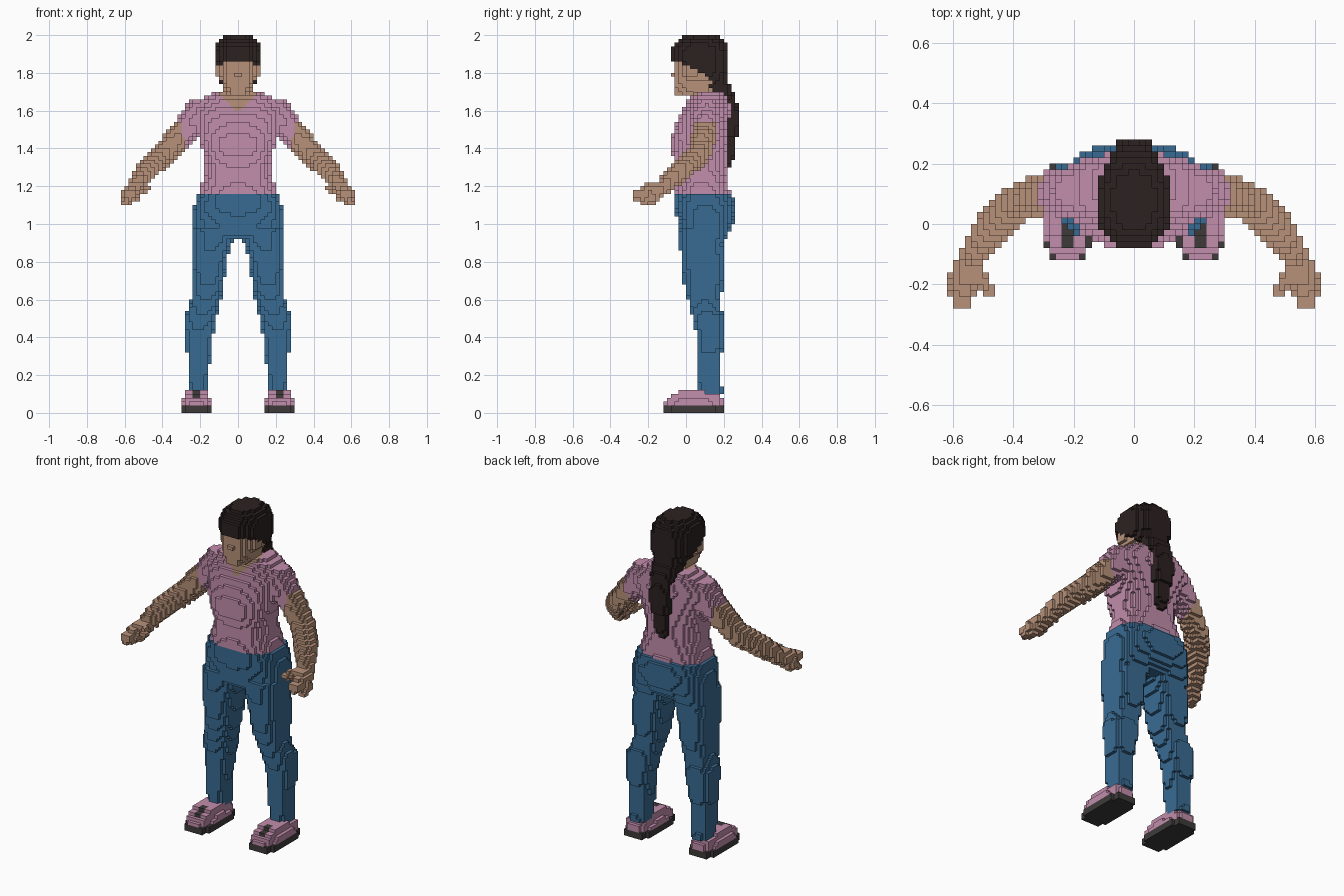
import bpy

if "Cube" in bpy.data.objects:
    bpy.data.objects.remove(bpy.data.objects["Cube"], do_unlink=True)

S = 0.02  # block size


def material(name, rgb):
    lin = [c / 12.92 if c <= 0.04045 else ((c + 0.055) / 1.055) ** 2.4 for c in (v / 255 for v in rgb)]
    m = bpy.data.materials.new(name)
    m.use_nodes = True
    m.diffuse_color = (*lin, 1)
    m.node_tree.nodes["Principled BSDF"].inputs["Base Color"].default_value = (*lin, 1)
    return m


HAIR = material("dark brown hair", (44, 33, 33))
SKIN = material("skin", (183, 145, 121))
PINK = material("pink cloth", (194, 141, 172))
BLUE = material("blue denim", (57, 107, 146))
GREY = material("dark grey rubber", (62, 58, 58))


# ---- shape tests -------------------------------------------------------
def lerp_rows(rows, t):
    """Interpolate rows (t, values...) sorted by rising t; None outside."""
    if t < rows[0][0] or t > rows[-1][0]:
        return None
    for a, b in zip(rows, rows[1:]):
        if t <= b[0]:
            f = (t - a[0]) / (b[0] - a[0])
            return [p + (q - p) * f for p, q in zip(a[1:], b[1:])]


def in_oval(x, y, x0, x1, y0, y1, n=2.5):
    u = abs(x - (x0 + x1) / 2) / max((x1 - x0) / 2, 1e-6)
    v = abs(y - (y0 + y1) / 2) / max((y1 - y0) / 2, 1e-6)
    return u < 1 and v < 1 and u ** n + v ** n < 1


def in_loft(rows, x, y, z, n=2.5):
    """Rows are (z, half width, front, back) or (z, x0, x1, front, back)."""
    r = lerp_rows(rows, z)
    if r is None:
        return False
    if len(r) == 3:
        r = [-r[0]] + r
    return in_oval(x, y, *r, n)


def in_chain(pts, x, y, z):
    """Tapered limb through points (x, y, z, radius)."""
    for a, b in zip(pts, pts[1:]):
        d = [b[i] - a[i] for i in range(3)]
        p = [x - a[0], y - a[1], z - a[2]]
        t = max(0, min(1, sum(i * j for i, j in zip(p, d)) / sum(i * i for i in d)))
        if sum((p[i] - t * d[i]) ** 2 for i in range(3)) < (a[3] + t * (b[3] - a[3])) ** 2:
            return True
    return False


# ---- profiles ----------------------------------------------------------
SKULL = [(1.66, .07, -.04, .22), (1.74, .10, -.05, .23), (1.80, .12, -.06, .23), (1.86, .125, -.085, .23),
         (1.92, .125, -.085, .23), (1.95, .115, -.07, .22), (1.97, .10, -.045, .20), (2.0, .065, 0, .16)]
HAIRLINE = [(-.10, 1.87), (-.05, 1.865), (0, 1.84), (.08, 1.80), (.16, 1.73), (.24, 1.66)]
FACE = [(1.68, .055, -.05, .14), (1.70, .07, -.065, .16), (1.75, .09, -.07, .19),
        (1.80, .105, -.07, .2), (1.90, .11, -.07, .2)]
NECK = [(1.58, .075, .02, .17), (1.72, .072, .02, .17)]
TAIL = [(1.30, .025, .19, .245), (1.36, .045, .19, .255), (1.45, .05, .19, .27), (1.50, .06, .19, .285),
        (1.58, .065, .19, .285), (1.65, .07, .17, .265), (1.74, .09, .1, .24)]
TORSO = [(1.16, .21, -.06, .235), (1.22, .19, -.05, .225), (1.30, .17, -.05, .215), (1.38, .185, -.08, .215),
         (1.44, .20, -.085, .22), (1.52, .23, -.055, .23), (1.60, .25, -.025, .235),
         (1.66, .21, .01, .23), (1.70, .12, .04, .215)]
HIPS = [(.93, .24, -.03, .21), (1.0, .245, -.035, .25), (1.08, .235, -.06, .265), (1.16, .215, -.06, .245)]
LEG = [(.10, .165, .26, .07, .20), (.16, .16, .265, .06, .185), (.32, .145, .265, .055, .185),
       (.34, .14, .285, .055, .20), (.42, .13, .285, .055, .205), (.51, .115, .285, .035, .20),
       (.56, .10, .255, .02, .185), (.64, .08, .245, .0, .19), (.72, .07, .245, -.02, .205),
       (.82, .055, .245, -.025, .205), (.90, .03, .245, -.035, .205), (.97, 0, .245, -.04, .23)]
ARM = [(.20, .11, 1.585, .085), (.30, .10, 1.475, .068), (.40, .065, 1.365, .062), (.49, -.035, 1.275, .058),
       (.545, -.13, 1.19, .042), (.565, -.19, 1.16, .05), (.57, -.265, 1.155, .028)]
THUMB = [(.535, -.16, 1.19, .03), (.475, -.22, 1.19, .02)]
FINGER = [(.58, -.18, 1.14, .035), (.60, -.215, 1.115, .02)]
SHOE_TOP = [(-.13, .06), (-.08, .085), (-.02, .12), (.06, .12), (.21, .085)]


def classify(x, y, z):
    """Part name and material of the block centred at x >= 0, or None."""
    if z > 1.28 and x < .14:
        if in_loft(TAIL, x, y, z):
            return "ponytail", HAIR
        if in_loft(SKULL, x, y, z, 2.3) and z > lerp_rows(HAIRLINE, y)[0]:
            return "hair", HAIR
        if in_loft(FACE, x, y, z):
            return "head", SKIN
        if .10 < x < .12 and .0 < y < .06 and 1.78 < z < 1.86:
            return "ear", SKIN
        if x < .02 and -.08 < y < 0 and 1.77 < z < 1.80:
            return "nose", SKIN
    # neck and open neckline, then shirt
    torso = in_loft(TORSO, x, y, z)
    neckline = z > 1.59 and y < .12 and x < (z - 1.585) * .9
    if in_loft(NECK, x, y, z) and (not torso or neckline) or torso and neckline:
        return "neck", SKIN
    if torso:
        return "shirt", PINK
    if z > 1.05 and x > .1:
        if in_chain(ARM, x, y, z):
            return ("sleeve", PINK) if x - .3 * z < -.15 else ("arm", SKIN)
        if in_chain(THUMB, x, y, z) or in_chain(FINGER, x, y, z):
            return "hand", SKIN
    if z < 1.16 and in_loft(HIPS, x, y, z, 2.8):
        return "jeans_top", BLUE
    if in_loft(LEG, x, y, z, 2.8):
        return "jeans_leg", BLUE
    # shoes: flat sole, rounded upper, tongue strip
    if z < .04 and in_oval(x, y, .14, .30, -.125, .205, 3):
        return "sole", GREY
    if .04 < z < .13 and -.12 < y < .2:
        top = lerp_rows(SHOE_TOP, y)[0]
        inset = max(0, z - .06) * .45
        if z < top and in_oval(x, y, .145 + inset, .298 - inset, -.12, .205, 3):
            if .20 < x < .24 and -.08 < y < 0 and z > top - .035:
                return "laces", GREY
            return "shoe", PINK
    return None


# ---- fill the grid, mirrored across x ----------------------------------
PAIRED = {"ear", "sleeve", "arm", "hand", "jeans_leg", "sole", "shoe", "laces"}
cells = {}
for k in range(100):
    for j in range(-14, 14):
        for i in range(31):
            hit = classify((i + .5) * S, (j + .5) * S, (k + .5) * S)
            if hit:
                name, mat = hit
                two = name in PAIRED
                cells[i, j, k] = ("left_" + name if two else name, mat)
                cells[-1 - i, j, k] = ("right_" + name if two else name, mat)

# ---- exposed block faces become one mesh per part ----------------------
SIDES = {(1, 0, 0): [(1, 0, 0), (1, 1, 0), (1, 1, 1), (1, 0, 1)],
         (-1, 0, 0): [(0, 0, 0), (0, 0, 1), (0, 1, 1), (0, 1, 0)],
         (0, 1, 0): [(0, 1, 0), (0, 1, 1), (1, 1, 1), (1, 1, 0)],
         (0, -1, 0): [(0, 0, 0), (1, 0, 0), (1, 0, 1), (0, 0, 1)],
         (0, 0, 1): [(0, 0, 1), (1, 0, 1), (1, 1, 1), (0, 1, 1)],
         (0, 0, -1): [(0, 0, 0), (0, 1, 0), (1, 1, 0), (1, 0, 0)]}
parts = {}
for (i, j, k), (name, mat) in cells.items():
    verts, faces, _ = parts.setdefault(name, ({}, [], mat))
    for (a, b, c), corners in SIDES.items():
        if (i + a, j + b, k + c) not in cells:
            faces.append([verts.setdefault((i + p, j + q, k + r), len(verts)) for p, q, r in corners])

for name, (verts, faces, mat) in parts.items():
    if not faces:
        continue
    mesh = bpy.data.meshes.new(name)
    mesh.from_pydata([(x * S, y * S, z * S) for x, y, z in verts], [], faces)
    mesh.materials.append(mat)
    mesh.validate()
    bpy.context.scene.collection.objects.link(bpy.data.objects.new(name, mesh))
